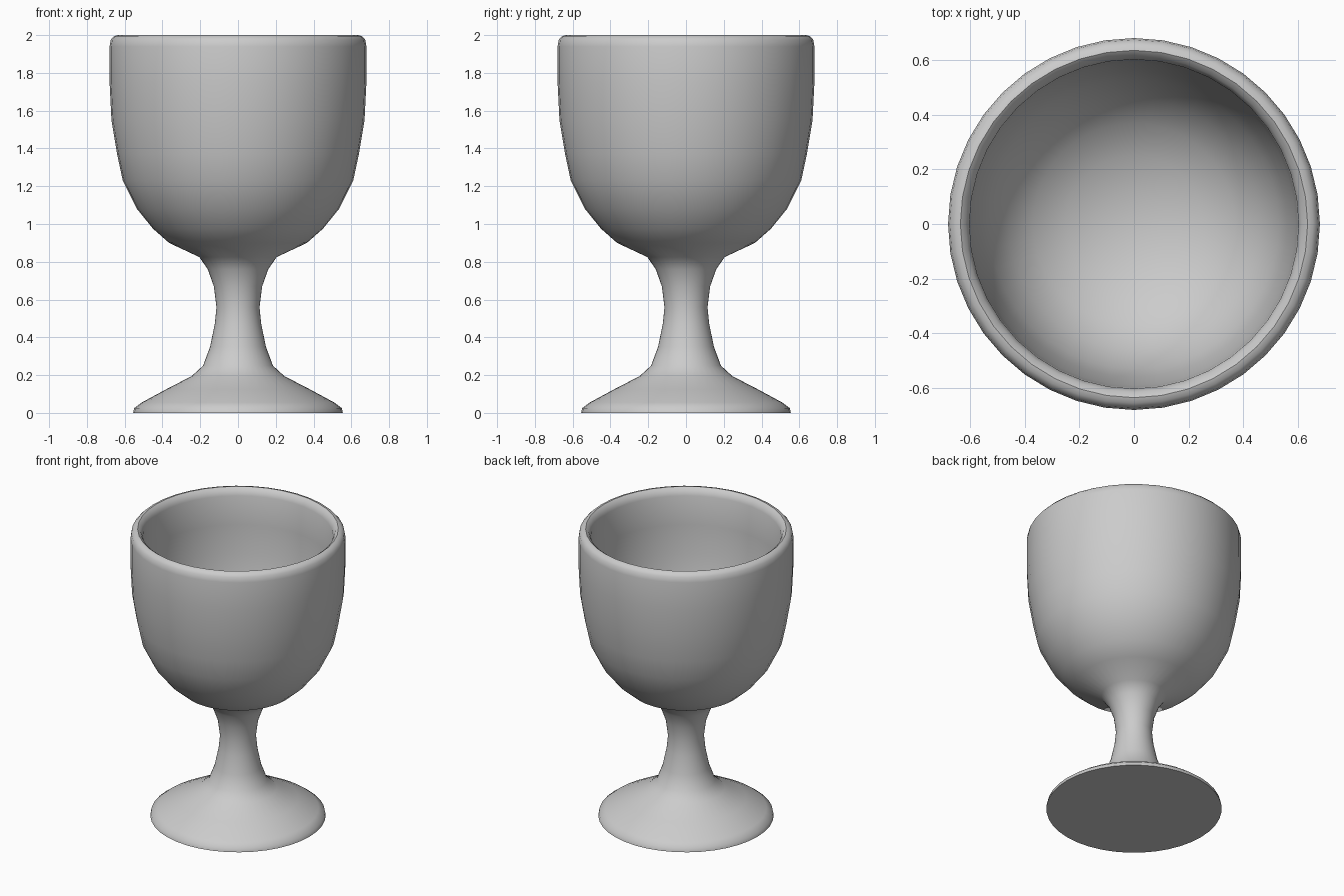
import bpy
import bmesh
import math

cube = bpy.data.objects.get("Cube")
if cube:
    bpy.data.objects.remove(cube, do_unlink=True)

SIDES = 40

clay = bpy.data.materials.new("plain grey")
clay.use_nodes = True
grey = (0.6, 0.6, 0.6, 1)
clay.diffuse_color = grey
clay.node_tree.nodes["Principled BSDF"].inputs["Base Color"].default_value = grey


def lathe(name, profile):
    """Spin a (radius, height) profile around the z axis."""
    bm = bmesh.new()
    verts = [bm.verts.new((r, 0, z)) for r, z in profile]
    edges = [bm.edges.new(pair) for pair in zip(verts, verts[1:])]
    bmesh.ops.spin(bm, geom=verts + edges, axis=(0, 0, 1), cent=(0, 0, 0),
                   angle=math.tau, steps=SIDES, use_merge=True)
    bmesh.ops.remove_doubles(bm, verts=bm.verts, dist=0.0005)
    bmesh.ops.recalc_face_normals(bm, faces=bm.faces)
    mesh = bpy.data.meshes.new(name)
    bm.to_mesh(mesh)
    bm.free()
    mesh.materials.append(clay)
    obj = bpy.data.objects.new(name, mesh)
    bpy.context.collection.objects.link(obj)
    bpy.ops.object.select_all(action="DESELECT")
    obj.select_set(True)
    bpy.context.view_layer.objects.active = obj
    bpy.ops.object.shade_smooth_by_angle(angle=math.radians(50))
    return obj


# Flat-bottomed foot with a sloping top
foot = [(0, 0), (0.555, 0), (0.55, 0.025), (0.51, 0.055), (0.38, 0.125), (0.245, 0.195)]
# Waisted stem
stem = [(0.185, 0.25), (0.148, 0.35), (0.123, 0.47), (0.114, 0.56),
        (0.128, 0.67), (0.16, 0.76), (0.205, 0.825)]
# Outside of the bowl
bowl = [(0.365, 0.9), (0.45, 0.975), (0.535, 1.08), (0.61, 1.23),
        (0.64, 1.37), (0.67, 1.55), (0.68, 1.75)]
# Rounded rim
rim = [(0.68, 1.94), (0.674, 1.975), (0.655, 1.995), (0.635, 2), (0.615, 1.985), (0.602, 1.95)]
# Inside of the bowl
hollow = [(0.598, 1.75), (0.59, 1.55), (0.56, 1.37), (0.53, 1.25), (0.46, 1.12),
          (0.37, 1.03), (0.25, 0.965), (0.12, 0.93), (0, 0.92)]

lathe("goblet", foot + stem + bowl + rim + hollow)
